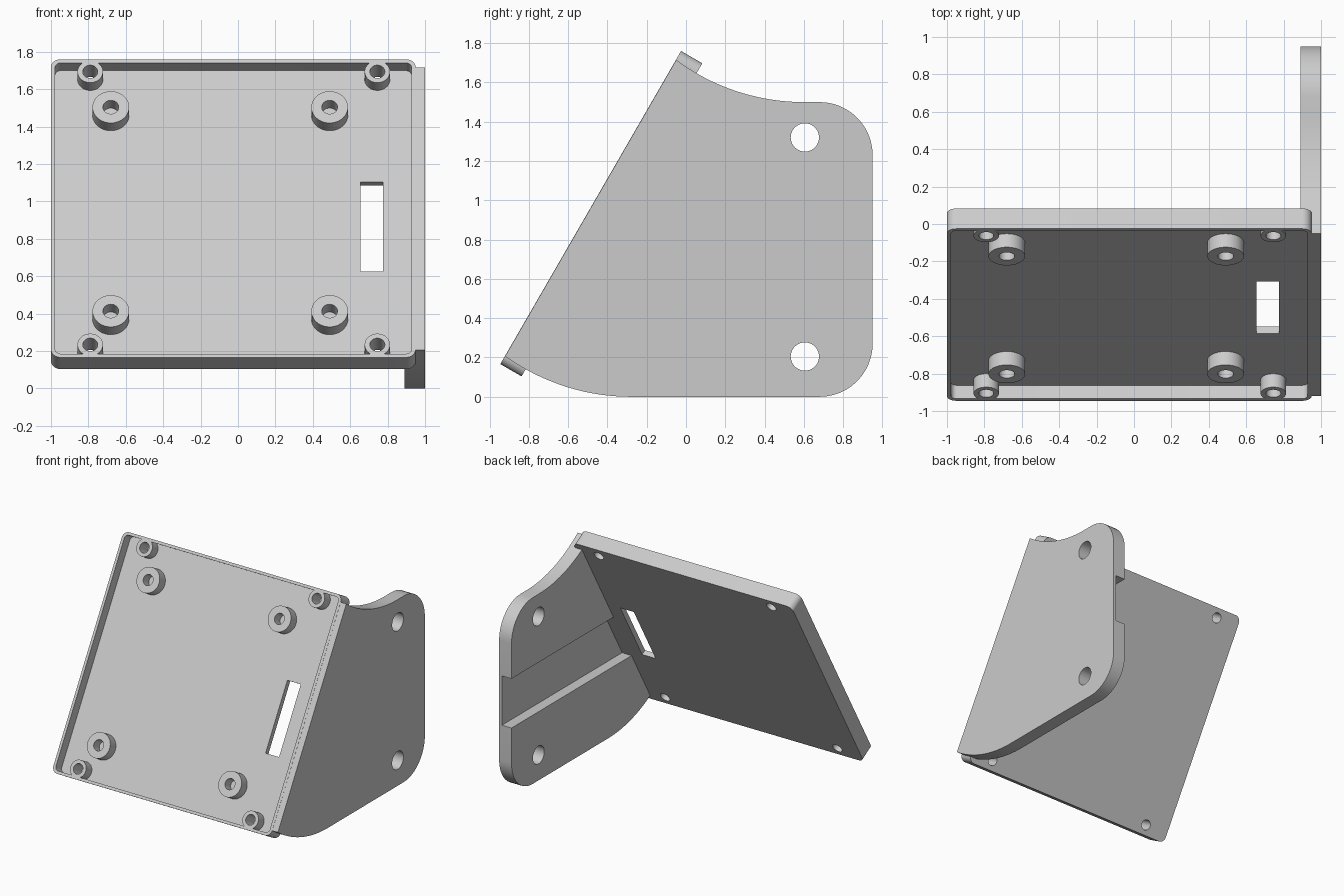
import bpy, bmesh
from math import radians, cos, sin
from mathutils import Matrix

if "Cube" in bpy.data.objects:
    bpy.data.objects.remove(bpy.data.objects["Cube"], do_unlink=True)

grey = bpy.data.materials.new("light_grey")
grey.use_nodes = True
grey.diffuse_color = (0.6, 0.6, 0.6, 1)
grey.node_tree.nodes["Principled BSDF"].inputs["Base Color"].default_value = (0.6, 0.6, 0.6, 1)

# Local frames: the leaning tray (x, up the slope, outward) and the upright bracket (y, z, x)
TRAY = Matrix.Translation((0, -0.837, 0.104)) @ Matrix.Rotation(radians(60), 4, 'X')
SIDE = Matrix(((0, 0, 1, 0), (1, 0, 0, 0), (0, 1, 0, 0), (0, 0, 0, 1)))

LEFT, RIGHT, HEIGHT = -1.0, 0.95, 1.84
DEPTH, FLOOR, WALL = 0.125, 0.042, 0.022


def arc(cx, cy, r, start, end, steps=12):
    angles = [radians(start + (end - start) * i / steps) for i in range(steps + 1)]
    return [(cx + r * cos(a), cy + r * sin(a)) for a in angles]


def circle(cx, cy, r, steps=40):
    return arc(cx, cy, r, 0, 360, steps)[:-1]


def rounded_rect(x0, y0, x1, y1, r):
    return (arc(x1 - r, y0 + r, r, -90, 0, 8) + arc(x1 - r, y1 - r, r, 0, 90, 8)
            + arc(x0 + r, y1 - r, r, 90, 180, 8) + arc(x0 + r, y0 + r, r, 180, 270, 8))


def prism(name, outline, low, high, frame):
    bm = bmesh.new()
    face = bm.faces.new([bm.verts.new((a, b, low)) for a, b in outline])
    top = bmesh.ops.extrude_face_region(bm, geom=[face])["geom"]
    bmesh.ops.translate(bm, vec=(0, 0, high - low),
                        verts=[g for g in top if isinstance(g, bmesh.types.BMVert)])
    bmesh.ops.recalc_face_normals(bm, faces=bm.faces)
    bm.transform(frame)
    mesh = bpy.data.meshes.new(name)
    bm.to_mesh(mesh)
    bm.free()
    mesh.materials.append(grey)
    obj = bpy.data.objects.new(name, mesh)
    bpy.context.collection.objects.link(obj)
    return obj


def activate(obj):
    bpy.ops.object.select_all(action='DESELECT')
    obj.select_set(True)
    bpy.context.view_layer.objects.active = obj


def cut(obj, outline, low, high, frame):
    cutter = prism("cutter", outline, low, high, frame)
    cutter.hide_render = True
    mod = obj.modifiers.new("cut", 'BOOLEAN')
    mod.operation = 'DIFFERENCE'
    mod.solver = 'EXACT'
    mod.object = cutter
    activate(obj)
    bpy.ops.object.modifier_apply(modifier=mod.name)
    bpy.data.objects.remove(cutter, do_unlink=True)


def finish(obj):
    activate(obj)
    bpy.ops.object.shade_smooth_by_angle(angle=radians(30))


# Shallow tray with a raised rim and a cable slot
outer = rounded_rect(LEFT, 0, RIGHT, HEIGHT, 0.05)
tray = prism("tray", outer, 0, DEPTH, TRAY)
cut(tray, rounded_rect(LEFT + WALL, WALL, RIGHT - WALL, HEIGHT - WALL, 0.03), FLOOR, 0.3, TRAY)
cut(tray, [(0.655, 0.577), (0.775, 0.577), (0.775, 1.132), (0.655, 1.132)], -0.1, 0.1, TRAY)

# Corner posts, bored right through the tray
for x in (-0.79, 0.745):
    for v in (0.0785, 1.764):
        hole = circle(x, v, 0.04)
        cut(tray, hole, -0.1, 0.3, TRAY)
        post = prism("corner_post", circle(x, v, 0.068), FLOOR - 0.01, DEPTH, TRAY)
        cut(post, hole, -0.1, 0.3, TRAY)
        finish(post)

# Mounting posts with blind holes
for x in (-0.68, 0.49):
    for v in (0.286, 1.545):
        post = prism("mounting_post", circle(x, v, 0.098), FLOOR - 0.01, DEPTH, TRAY)
        cut(post, circle(x, v, 0.042), -0.1, 0.3, TRAY)
        finish(post)
finish(tray)

# Side bracket, shaped to fit around the tray edge
profile = (arc(-0.28, 1.095, 1.095, -125.8, -90, 20) + arc(0.68, 0.27, 0.27, -90, 0)
           + arc(0.68, 1.23, 0.27, 0, 90) + arc(0.6, 2.59, 1.09, -90, -126.6, 20))
bracket = prism("side_bracket", profile, 0.89, 1.0, SIDE)
cut(bracket, outer, 0, 0.3, TRAY)

# Screw holes and the wide channel on the inner face
for z in (0.205, 1.32):
    cut(bracket, circle(0.605, z, 0.072), 0.8, 1.2, SIDE)
cut(bracket, [(-0.58, 0.553), (1.1, 0.553), (1.1, 0.95), (-0.351, 0.95)], 0.8, 0.975, SIDE)
finish(bracket)
